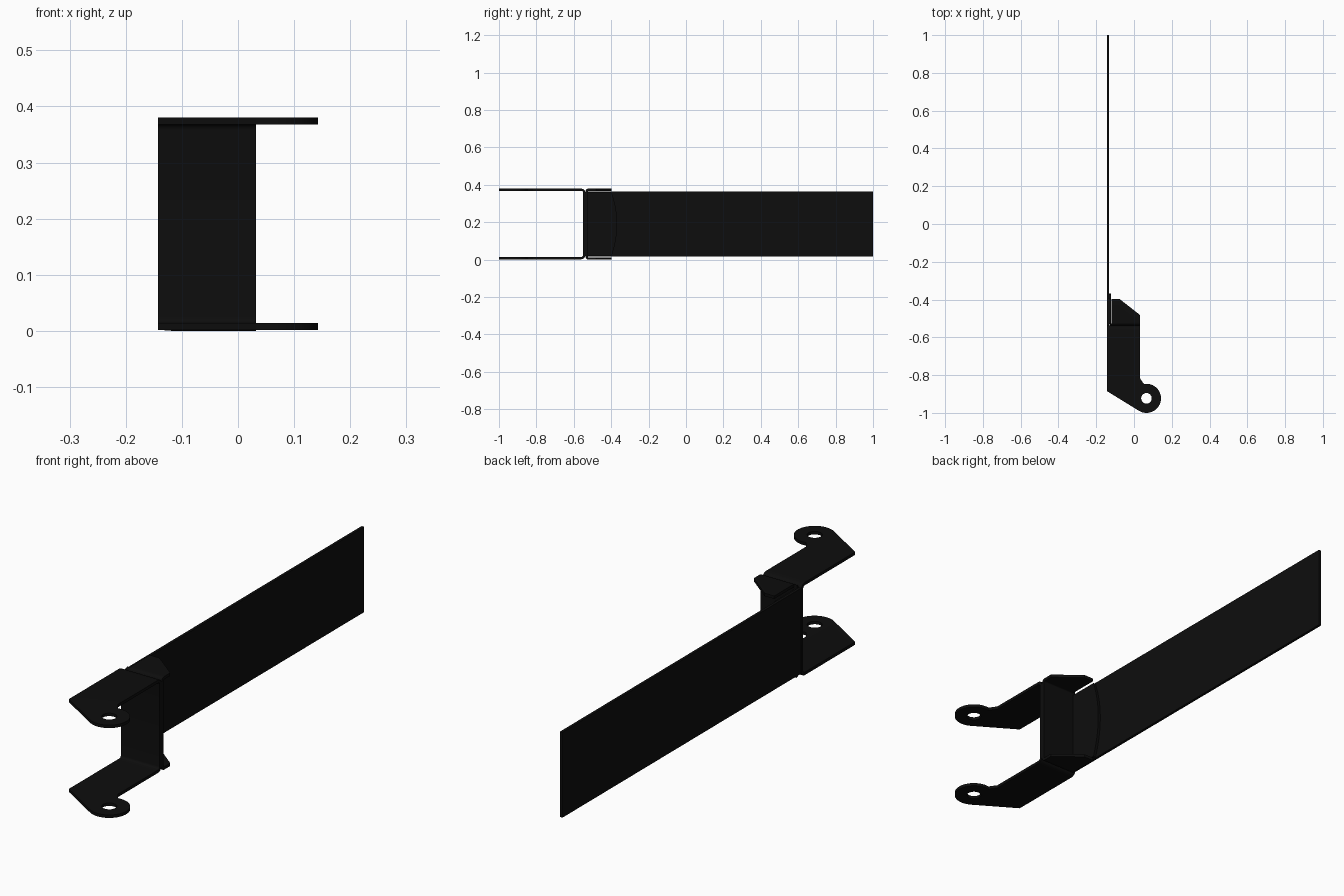
import bpy, bmesh, math
from mathutils import Vector

cube = bpy.data.objects.get("Cube")
if cube:
    bpy.data.objects.remove(cube, do_unlink=True)

black = bpy.data.materials.new("black_steel")
black.use_nodes = True
COL = (0.004, 0.004, 0.004, 1)
black.diffuse_color = COL
black.node_tree.nodes["Principled BSDF"].inputs["Base Color"].default_value = COL

T = 0.012        # sheet thickness
H = 0.38         # overall height
X0, X1 = -0.143, 0.032


def prism(name, pts, axis, lo, hi):
    """Extrude a 2D outline: axis 'x' takes (y, z) points, axis 'z' takes (x, y)."""
    def at(p, d):
        return Vector((d, *p)) if axis == "x" else Vector((*p, d))
    bm = bmesh.new()
    face = bm.faces.new([bm.verts.new(at(p, lo)) for p in pts])
    ext = bmesh.ops.extrude_face_region(bm, geom=[face])
    moved = [g for g in ext["geom"] if isinstance(g, bmesh.types.BMVert)]
    bmesh.ops.translate(bm, verts=moved, vec=at((0, 0), hi - lo))
    bmesh.ops.recalc_face_normals(bm, faces=bm.faces)
    me = bpy.data.meshes.new(name)
    bm.to_mesh(me)
    bm.free()
    me.materials.append(black)
    ob = bpy.data.objects.new(name, me)
    bpy.context.collection.objects.link(ob)
    return ob


def arc(cx, cy, r, a0, a1, n):
    return [(cx + r * math.cos(math.radians(a0 + (a1 - a0) * i / n)),
             cy + r * math.sin(math.radians(a0 + (a1 - a0) * i / n))) for i in range(n + 1)]


def u_profile(y_web, y_open, z0, z1, r):
    """Bent sheet outline in (y, z): outer web face at y_web, legs reaching y_open."""
    s = 1 if y_open > y_web else -1
    def side(off):
        rr = r - off
        low = [(y_web + s * (r - rr * math.cos(math.radians(a))),
                z0 + r - rr * math.sin(math.radians(a))) for a in (90, 67, 45, 22, 0)]
        return [(y_open, z0 + off)] + low + [(y, z0 + z1 - z) for y, z in low[::-1]] + [(y_open, z1 - off)]
    return side(0) + side(T)[::-1]


def cut(ob, cutter, operation):
    """Apply a boolean and discard the cutter."""
    cutter.hide_render = True
    m = ob.modifiers.new("cut", "BOOLEAN")
    m.object, m.operation, m.solver = cutter, operation, "EXACT"
    bpy.context.view_layer.objects.active = ob
    bpy.ops.object.modifier_apply(modifier=m.name)
    bpy.data.objects.remove(cutter, do_unlink=True)


def smooth(ob):
    bpy.ops.object.select_all(action="DESELECT")
    ob.select_set(True)
    bpy.context.view_layer.objects.active = ob
    bpy.ops.object.shade_smooth_by_angle(angle=math.radians(30))


# Fork: bent U sheet trimmed to the ear outline, with pivot holes
EYE = (0.066, -0.923)
fork = prism("fork", u_profile(-0.538, -1.1, 0.002, H, 0.022), "x", -0.2, 0.2)
outline = [(X1, -0.5), (X0, -0.5), (X0, -0.885)] + arc(*EYE, 0.077, -121, 100, 32) + [(X1, -0.817)]
cut(fork, prism("fork_outline", outline, "z", -0.1, 0.5), "INTERSECT")
cut(fork, prism("eye_cutter", arc(*EYE, 0.028, 0, 348.75, 31), "z", -0.1, 0.5), "DIFFERENCE")
smooth(fork)

# Reinforcing channel behind the fork, with chamfered flanges
channel = prism("channel", u_profile(-0.537, -0.3, 0, H, 0.016), "x", -0.2, 0.2)
flange = [(-0.131, -0.6), (X1, -0.6), (X1, -0.482), (-0.075, -0.398), (-0.119, -0.398),
          (-0.119, -0.526), (-0.131, -0.526)]
cut(channel, prism("flange_outline", flange, "z", -0.1, 0.5), "INTERSECT")
smooth(channel)

# Side plate lying against the strap, with a bowed rear edge
bow = [(-0.368 - 0.03 * t * t, H / 2 + 0.17 * t) for t in [i / 6 for i in range(-6, 7)]]
plate = prism("side_plate", [(-0.53, 0.36), (-0.53, 0.02)] + bow, "x", -0.132, -0.121)
smooth(plate)

# Long flat strap
prism("strap", [(-0.537, 0.017), (1.0, 0.017), (1.0, 0.365), (-0.537, 0.365)], "x", X0, -0.132)
